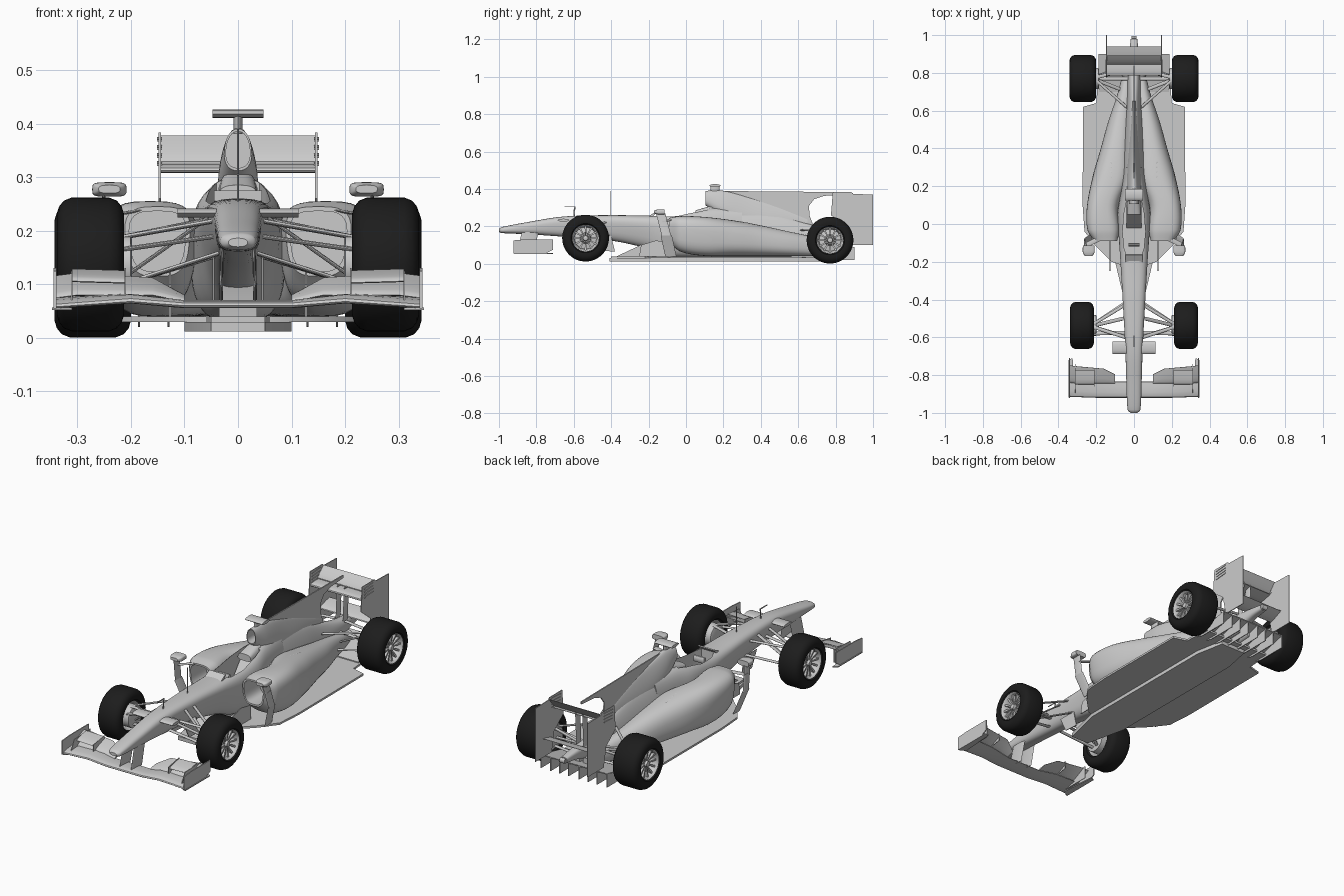
import bpy, bmesh, math

BLACK = bpy.data.materials.new("tyre_black")
BLACK.diffuse_color = (0.012, 0.012, 0.012, 1)


def make(name, verts, faces, mirror=False, mat=None):
    bm = bmesh.new()
    vs = [bm.verts.new(v) for v in verts]
    for f in faces:
        bm.faces.new([vs[i] for i in f])
    bmesh.ops.recalc_face_normals(bm, faces=bm.faces)
    me = bpy.data.meshes.new(name)
    bm.to_mesh(me)
    bm.free()
    ob = bpy.data.objects.new(name, me)
    bpy.context.collection.objects.link(ob)
    if mirror:
        ob.modifiers.new("mirror", 'MIRROR')
    if mat:
        me.materials.append(mat)
    return ob


def skin(name, rings, mirror=False):
    """Join rings of equal length and cap both ends."""
    n = len(rings[0])
    faces = [(k*n+i, k*n+(i+1) % n, (k+1)*n+(i+1) % n, (k+1)*n+i)
             for k in range(len(rings)-1) for i in range(n)]
    faces += [tuple(range(n)), tuple(range((len(rings)-1)*n, len(rings)*n))]
    return make(name, [v for r in rings for v in r], faces, mirror)


def ring(y, cx, w, zb, zt, p, tb, tt, n=36):
    """Superellipse section; tb and tt scale its width at bottom and top."""
    pts = []
    for i in range(n):
        c, s = math.cos(2*math.pi*i/n), math.sin(2*math.pi*i/n)
        sx = math.copysign(abs(c)**(2/p), c)
        sz = math.copysign(abs(s)**(2/p), s)
        k = tb + (tt-tb)*(sz+1)/2
        pts.append((cx+w*k*sx, y, (zb+zt)/2+(zt-zb)/2*sz))
    return pts


def loft(name, st, mirror=False, intake=0, steps=6):
    """Smooth body through stations along y; intake makes a hollow mouth."""
    def slope(i, j):
        a, b = st[max(i-1, 0)], st[min(i+1, len(st)-1)]
        return (b[j]-a[j])/(b[0]-a[0])
    rows = []
    for i in range(len(st)-1):
        a, b = st[i], st[i+1]
        h = b[0]-a[0]
        for k in range(steps):
            t = k/steps
            rows.append([a[0]+h*t] + [
                (2*t**3-3*t*t+1)*a[j] + (t**3-2*t*t+t)*h*slope(i, j)
                + (3*t*t-2*t**3)*b[j] + (t**3-t*t)*h*slope(i+1, j) for j in range(1, 8)])
    rings = [ring(*r) for r in rows + [st[-1]]]
    if intake:
        r, n = rings[0], len(rings[0])
        mx, mz = sum(v[0] for v in r)/n, sum(v[2] for v in r)/n
        lip = [(mx+(v[0]-mx)*.87, v[1], mz+(v[2]-mz)*.87) for v in r]
        rings = [[(v[0], v[1]+intake, v[2]) for v in lip], lip] + rings
    return skin(name, rings, mirror)


def prism(name, pts, axis, lo, hi, mirror=False):
    """Extruded outline: axis 'x' takes (y, z) points, axis 'z' takes (x, y)."""
    f = (lambda a, b, h: (h, a, b)) if axis == 'x' else (lambda a, b, h: (a, b, h))
    return skin(name, [[f(a, b, h) for a, b in pts] for h in (lo, hi)], mirror)


def strut(name, a, b, chord, thick, mirror=True):
    across = abs(b[0]-a[0]) > abs(b[2]-a[2])*.8
    rings = []
    for p in (a, b):
        r = []
        for i in range(12):
            c, s = chord/2*math.cos(i*math.pi/6), thick/2*math.sin(i*math.pi/6)
            r.append((p[0]+(0 if across else s), p[1]+c, p[2]+(s if across else 0)))
        rings.append(r)
    return skin(name, rings, mirror)


FOIL = [(0, 0), (.04, .35), (.15, .55), (.35, .6), (.7, .4), (1, .08),
        (1, -.08), (.7, -.25), (.35, -.4), (.12, -.38), (.03, -.25)]


def wing(name, st):
    """Mirrored aerofoil: stations (x, y, z, chord, angle, thickness)."""
    rings = []
    for x, y, z, c, ang, t in st:
        ca, sa = math.cos(math.radians(ang)), math.sin(math.radians(ang))
        rings.append([(x, y+c*u*ca-t*v*sa, z+c*u*sa+t*v*ca) for u, v in FOIL])
    return skin(name, rings, True)


def lathe(name, prof, y, z, mat=None, n=48):
    verts = [(x, y+r*math.cos(2*math.pi*i/n), z+r*math.sin(2*math.pi*i/n))
             for x, r in prof for i in range(n)]
    faces = [(k*n+i, k*n+(i+1) % n, (k+1)*n+(i+1) % n, (k+1)*n+i)
             for k in range(len(prof)-1) for i in range(n)]
    return make(name, verts, faces, True, mat)


# Nose and cockpit tub, with the cockpit opening cut out
tub = loft("nose_and_tub", [
    (-1.0, 0, .018, .170, .186, 2.3, 1, 1), (-.985, 0, .033, .164, .196, 2.5, 1, 1),
    (-.85, 0, .042, .158, .222, 2.8, .9, 1), (-.66, 0, .051, .145, .252, 3, .75, 1),
    (-.41, 0, .068, .125, .260, 3, .65, 1), (-.22, 0, .082, .085, .258, 3, .6, 1),
    (-.1, 0, .092, .04, .262, 3, .7, .95), (.05, 0, .098, .03, .285, 3, .9, .9),
    (.15, 0, .09, .03, .30, 3, .9, .75), (.3, 0, .07, .03, .295, 3, 1, .6)])
hole = prism("cockpit_cutter", [
    (-.035, -.175), (.035, -.175), (.052, -.13), (.06, -.04), (.052, .06), (.04, .12),
    (-.04, .12), (-.052, .06), (-.06, -.04), (-.052, -.13)], 'z', .12, .5)
hole.hide_render = True
cut = tub.modifiers.new("cockpit", 'BOOLEAN')
cut.operation, cut.object = 'DIFFERENCE', hole
dg = bpy.context.evaluated_depsgraph_get()
tub.data = bpy.data.meshes.new_from_object(tub.evaluated_get(dg))
tub.modifiers.clear()
bpy.data.objects.remove(hole)

# Cockpit fittings
prism("seat", [(-.02, .12), (.1, .27), (.12, .27), (.12, .12)], 'x', -.04, .04)
loft("headrest", [(.05, 0, .04, .25, .285, 3, 1, .8), (.14, 0, .045, .25, .312, 3, 1, .6)])
strut("steering_wheel", (-.03, -.11, .235), (.03, -.11, .235), .018, .035, False)
prism("windscreen", [(-.2, .255), (-.165, .275), (-.16, .272), (-.18, .25)], 'x', -.045, .045)

# Engine cover, airbox, fin and camera bar
loft("engine_cover", [
    (.12, 0, .09, .05, .30, 2.6, 1, .5), (.3, 0, .088, .05, .295, 2.5, 1, .4),
    (.5, 0, .07, .05, .26, 2.4, 1, .4), (.65, 0, .052, .05, .215, 2.4, 1, .5),
    (.78, 0, .036, .08, .18, 2.6, 1, .8), (.9, 0, .024, .115, .165, 3, 1, 1),
    (.98, 0, .018, .125, .155, 3, 1, 1)])
loft("airbox", [
    (.105, 0, .026, .312, .39, 2.3, 1.1, .85), (.2, 0, .036, .25, .39, 2.3, 1.3, .6),
    (.35, 0, .036, .2, .35, 2.3, 1.2, .3), (.5, 0, .022, .2, .30, 2.3, 1.2, .3),
    (.65, 0, .01, .18, .24, 2.3, 1, .5)], intake=.07)
prism("shark_fin", [(.18, .389), (.84, .383), (.84, .37), (.74, .363), (.685, .345),
                    (.658, .31), (.66, .26), (.69, .18), (.3, .2)], 'x', -.003, .003)
strut("camera_bar", (-.048, .155, .418), (.048, .155, .418), .06, .016, False)
strut("camera_stem", (0, .155, .38), (0, .155, .416), .05, .016, False)

# Sidepods with open mouths and louvres
loft("sidepod", [
    (-.09, .15, .066, .115, .245, 3.2, .8, 1), (-.03, .162, .092, .065, .255, 3.1, .8, 1),
    (.1, .165, .092, .042, .25, 2.9, .85, .95), (.25, .118, .112, .04, .232, 2.7, .95, .85),
    (.4, .092, .092, .04, .205, 2.5, 1, .8), (.55, .07, .068, .04, .172, 2.4, 1.05, .8),
    (.7, .045, .043, .042, .14, 2.4, 1, .8), (.84, .03, .02, .05, .11, 2.4, 1, 1)],
    True, intake=.12)
for i in range(4):
    y = .25+i*.025
    strut("sidepod_louvre", (.12, y, .228-i*.004), (.165, y, .215-i*.006), .015, .01)

# Floor, plank and diffuser
prism("floor", [(0, -.40), (.05, -.40), (.06, -.22), (.12, -.2), (.2, -.12), (.262, -.04),
                (.272, .1), (.27, .62), (.2, .64), (.19, .78), (0, .78)], 'z', .03, .04, True)
prism("plank", [(-.05, -.41), (.05, -.41), (.1, -.2), (.1, .6), (.07, .75), (-.07, .75),
                (-.1, .6), (-.1, -.2)], 'z', .012, .03)
prism("splitter_keel", [(-.37, .04), (-.2, .12), (-.1, .12), (-.05, .04)], 'x', -.035, .035)
prism("diffuser_roof", [(.7, .035), (.9, .085), (.9, .09), (.7, .045)], 'x', -.185, .185)
for x in (.03, .08, .13, .185):
    prism("diffuser_strake", [(.7, .03), (.74, .02), (.9, .02), (.9, .09)], 'x', x-.002, x+.002, True)

# Front wing
wing("front_wing_main", [(0, -.92, .06, .085, 4, .014), (.1, -.92, .06, .085, 4, .014),
                         (.2, -.92, .068, .09, 8, .014), (.34, -.915, .058, .1, 10, .012)])
wing("front_wing_flap", [(.1, -.845, .068, .05, 14, .007), (.16, -.845, .08, .085, 22, .009),
                         (.3, -.845, .08, .1, 24, .009), (.34, -.84, .075, .1, 24, .008)])
wing("front_wing_cascade", [(.21, -.85, .103, .08, 16, .01), (.31, -.85, .106, .08, 16, .01)])
prism("cascade_fence", [(-.86, .075), (-.86, .115), (-.77, .13), (-.77, .09)], 'x', .209, .212, True)
prism("inner_fence", [(-.9, .06), (-.87, .12), (-.74, .125), (-.74, .06)], 'x', .309, .312, True)
prism("front_endplate", [(-.922, .055), (-.922, .125), (-.86, .13), (-.71, .13), (-.71, .075),
                         (-.75, .055)], 'x', .339, .344, True)
prism("front_footplate", [(.31, -.9), (.347, -.92), (.347, -.72), (.325, -.71)], 'z', .052, .057, True)
strut("wing_pylon", (.032, -.86, .062), (.03, -.83, .18), .09, .007)

# Nose cameras, probe and aerial
strut("nose_camera", (.04, -.655, .233), (.113, -.655, .233), .065, .016)
strut("probe_stem", (0, -.6, .24), (0, -.595, .305), .008, .004, False)
prism("probe_tip", [(-.65, .303), (-.65, .306), (-.59, .307), (-.59, .302)], 'x', -.002, .002)
strut("aerial", (0, -.405, .25), (0, -.405, .39), .004, .003, False)

# Rear wing
wing("rear_wing_main", [(0, .785, .312, .075, 8, .014), (.145, .785, .312, .075, 8, .014)])
wing("rear_wing_flap", [(0, .845, .325, .07, 48, .009), (.145, .845, .325, .07, 48, .009)])
wing("rear_beam_wing", [(0, .86, .165, .085, 20, .012), (.145, .86, .165, .085, 20, .012)])
prism("rear_endplate", [(.785, .383), (.885, .383), (.895, .373), (1.0, .37), (1.0, .1),
                        (.87, .1), (.85, .2), (.775, .26)], 'x', .144, .148, True)
for i in range(4):
    prism("endplate_louvre", [(.8, .37-i*.015), (.87, .375-i*.015), (.87, .372-i*.015),
                              (.8, .366-i*.015)], 'x', .142, .151, True)
strut("rear_wing_pillar", (.02, .83, .16), (.02, .84, .33), .04, .006)
strut("rear_light", (-.014, .985, .14), (.014, .985, .14), .02, .025, False)

# Mirrors, their tall posts and the barge boards
loft("mirror", [(-.17, .24, .02, .27, .285, 3, 1, 1), (-.15, .24, .031, .264, .29, 4, 1, 1),
                (-.115, .24, .031, .264, .29, 4, 1, 1)], True)
strut("mirror_post_lower", (.225, -.08, .035), (.262, -.105, .15), .06, .006)
strut("mirror_post_upper", (.262, -.105, .15), (.25, -.135, .268), .05, .006)
strut("mirror_bridge", (.17, -.07, .24), (.258, -.115, .225), .03, .006)
prism("barge_board", [(-.25, .04), (-.24, .1), (-.16, .125), (-.08, .11), (-.08, .04)],
      'x', .125, .129, True)
prism("nose_vane", [(-.5, .15), (-.46, .07), (-.38, .065), (-.4, .15)], 'x', .044, .048, True)


# Wheels: tyre, rim, spokes, hub and brake drum
def wheel(side, a, b, y, z):
    R = .125
    edge = [(.012, .07), (.002, .078), (0, .095), (.004, .108), (.013, .119), (.028, R)]
    lathe(side+"_tyre", [(a+d, r) for d, r in edge] + [(b-d, r) for d, r in edge[::-1]], y, z, BLACK)
    lathe(side+"_rim", [(a+.012, .0705), (a+.03, .062), (b-.05, .058), (b-.025, .062), (b-.01, .067),
                        (b-.006, .071), (b-.014, .072)], y, z)
    lathe(side+"_hub", [(b-.055, .06), (b-.05, .03), (b-.035, .024), (b-.032, .016),
                        (b-.015, .013), (b-.013, .0005)], y, z)
    lathe(side+"_brake_drum", [(b-.06, .055), (a-.012, .055), (a-.015, .048), (a-.015, .0005)], y, z)
    v, f = [], []
    for i in range(12):
        t = i*math.pi/6
        for r, h, x0, x1 in ((.018, .003, b-.04, b-.024), (.065, .005, b-.032, b-.016)):
            for x, s in ((x0, -h), (x1, -h), (x1, h), (x0, h)):
                v.append((x, y+r*math.cos(t)-s*math.sin(t), z+r*math.sin(t)+s*math.cos(t)))
        k = i*8
        f += [(k+j, k+(j+1) % 4, k+4+(j+1) % 4, k+4+j) for j in range(4)]
    make(side+"_spokes", v, f, True)


wheel("front", .213, .338, -.537, .137)
wheel("rear", .2, .342, .77, .126)

# Suspension arms: (name, inner end, outer end)
for nm, a, b in (
        ("front_upper_arm", (.05, -.43, .222), (.215, -.53, .188)),
        ("front_upper_arm", (.045, -.60, .218), (.215, -.545, .188)),
        ("front_lower_arm", (.035, -.41, .155), (.215, -.53, .1)),
        ("front_lower_arm", (.035, -.60, .158), (.215, -.545, .1)),
        ("front_pushrod", (.055, -.5, .225), (.21, -.537, .115)),
        ("front_track_rod", (.04, -.575, .19), (.215, -.58, .165)),
        ("rear_upper_arm", (.04, .62, .18), (.205, .765, .175)),
        ("rear_upper_arm", (.03, .82, .165), (.205, .775, .175)),
        ("rear_lower_arm", (.04, .62, .1), (.205, .765, .085)),
        ("rear_lower_arm", (.03, .84, .11), (.205, .775, .085)),
        ("rear_pullrod", (.04, .7, .1), (.205, .765, .165)),
        ("rear_drive_shaft", (.03, .77, .13), (.205, .77, .126))):
    strut(nm, a, b, .02, .009)

bpy.ops.object.select_all(action='DESELECT')
for ob in bpy.context.scene.objects:
    ob.select_set(True)
bpy.context.view_layer.objects.active = tub
bpy.ops.object.shade_smooth_by_angle(angle=math.radians(35))
